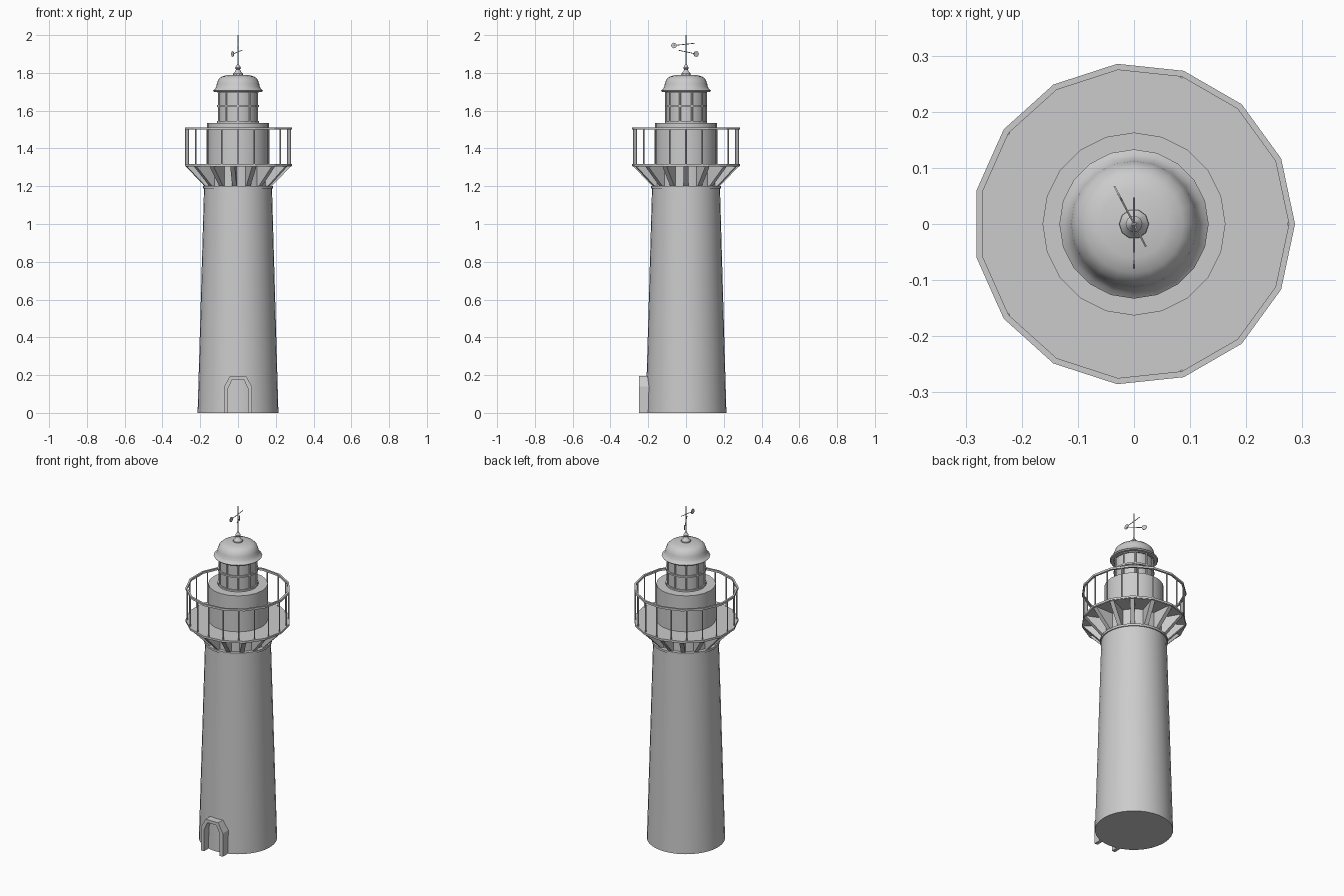
import bpy, bmesh, math
from mathutils import Vector

if "Cube" in bpy.data.objects:
    bpy.data.objects.remove(bpy.data.objects["Cube"])


def finish(bm, name, smooth=False):
    bmesh.ops.recalc_face_normals(bm, faces=bm.faces)
    me = bpy.data.meshes.new(name)
    bm.to_mesh(me)
    bm.free()
    ob = bpy.data.objects.new(name, me)
    bpy.context.collection.objects.link(ob)
    if smooth:
        bpy.ops.object.select_all(action='DESELECT')
        ob.select_set(True)
        bpy.context.view_layer.objects.active = ob
        bpy.ops.object.shade_smooth_by_angle(angle=math.radians(35))
    return ob


def lathe(name, profile, n, smooth=True, closed=False):
    """Revolve (radius, z) points about z; closed=True makes a ring."""
    bm = bmesh.new()
    rings = []
    for r, z in profile:
        if r == 0:
            rings.append([bm.verts.new((0, 0, z))] * n)
        else:
            rings.append([bm.verts.new((r * math.cos(2 * math.pi * i / n),
                                        r * math.sin(2 * math.pi * i / n), z)) for i in range(n)])
    pairs = list(zip(rings, rings[1:]))
    if closed:
        pairs.append((rings[-1], rings[0]))
    for a, b in pairs:
        for i in range(n):
            j = (i + 1) % n
            vs = list(dict.fromkeys((a[i], a[j], b[j], b[i])))
            if len(vs) > 2:
                bm.faces.new(vs)
    return finish(bm, name, smooth)


def rod(bm, a, b, r, n=6):
    a, b = Vector(a), Vector(b)
    d = b - a
    m = d.to_track_quat('Z', 'Y').to_matrix().to_4x4()
    m.translation = (a + b) / 2
    bmesh.ops.create_cone(bm, cap_ends=True, segments=n, radius1=r, radius2=r,
                          depth=d.length, matrix=m)


def band(name, r, z, w, h, n):
    return lathe(name, [(r - w, z - h), (r, z - h), (r, z + h), (r - w, z + h)], n, False, True)


def uprights(name, n, r, z0, z1, rad, start=0):
    bm = bmesh.new()
    for i in range(n):
        a = start + 2 * math.pi * i / n
        x, y = r * math.cos(a), r * math.sin(a)
        rod(bm, (x, y, z0), (x, y, z1), rad)
    return finish(bm, name)


# Tapered tower with a slim cornice, and the neck above it
lathe("tower", [(0, 0), (.214, 0), (.18, 1.187), (.186, 1.187), (.186, 1.2),
                (.165, 1.2), (.163, 1.31)], 32)

# Gallery deck, 15 sided
lathe("gallery_deck", [(.15, 1.304), (.284, 1.304), (.284, 1.318), (.15, 1.318)], 15, False, True)

# Brackets flaring out under the deck
bm = bmesh.new()
for i in range(15):
    a = 2 * math.pi * i / 15
    c, s = math.cos(a), math.sin(a)
    sides = []
    for t in (-.012, .012):
        sides.append([bm.verts.new((r * c - t * s, r * s + t * c, z))
                      for r, z in ((.15, 1.2), (.178, 1.2), (.28, 1.305), (.15, 1.305))])
    bm.faces.new(sides[0])
    bm.faces.new(sides[1])
    for k in range(4):
        j = (k + 1) % 4
        bm.faces.new((sides[0][k], sides[0][j], sides[1][j], sides[1][k]))
finish(bm, "deck_brackets")

# Gallery railing
band("lower_rail", .287, 1.312, .011, .006, 15)
band("top_rail", .287, 1.505, .011, .006, 15)
uprights("railing_posts", 20, .277, 1.31, 1.505, .004)

# Service drum and lantern room
lathe("service_drum", [(.163, 1.31), (.163, 1.535), (0, 1.535)], 20)
lathe("lantern_glass", [(.104, 1.53), (.104, 1.705)], 20)
uprights("lantern_bars", 10, .106, 1.535, 1.705, .005, math.radians(18))
for k, z in enumerate((1.54, 1.625, 1.70)):
    band("lantern_band_%d" % (k + 1), .112, z, .01, .005, 20)

# Dome roof with flared brim
lathe("dome_roof", [(0, 1.70), (.128, 1.70), (.133, 1.706), (.124, 1.713), (.115, 1.727),
                    (.112, 1.745), (.104, 1.765), (.088, 1.78), (.06, 1.788), (0, 1.791)], 20)

# Finial
lathe("finial", [(.027, 1.785), (.026, 1.796), (.015, 1.808), (.01, 1.818), (.015, 1.823),
                 (.015, 1.829), (.008, 1.838), (.004, 1.848), (0, 1.85)], 10)

# Mast and two tilted vane arms, each ending in a thin disc
bm = bmesh.new()
rod(bm, (0, 0, 1.84), (0, 0, 2), .0025)
for disc, tip in (((0, -.064, 1.945), (0, .047, 1.957)),
                  ((-.028, .054, 1.9), (.021, -.04, 1.92))):
    rod(bm, disc, tip, .002)
    d, p = Vector(disc), Vector((disc[0], disc[1], 0))
    side = p.cross(Vector((0, 0, 1))).normalized() * .0015
    rod(bm, d - side, d + side, .015, 12)
finish(bm, "wind_vane")

# Door surround: chamfered arch standing proud of the wall
outer = [(-.073, 0), (-.073, .14), (-.042, .196), (.042, .196), (.073, .14), (.073, 0)]
inner = [(-.052, 0), (-.052, .13), (-.03, .178), (.03, .178), (.052, .13), (.052, 0)]
bm = bmesh.new()
lay = [[bm.verts.new((x, y, z)) for x, z in pts]
       for pts, y in ((outer, -.249), (inner, -.249), (inner, -.19), (outer, -.19))]
for k in range(4):
    a, b = lay[k], lay[(k + 1) % 4]
    for i in range(5):
        bm.faces.new((a[i], a[i + 1], b[i + 1], b[i]))
for i in (0, 5):
    bm.faces.new([l[i] for l in lay])
finish(bm, "door_surround")
